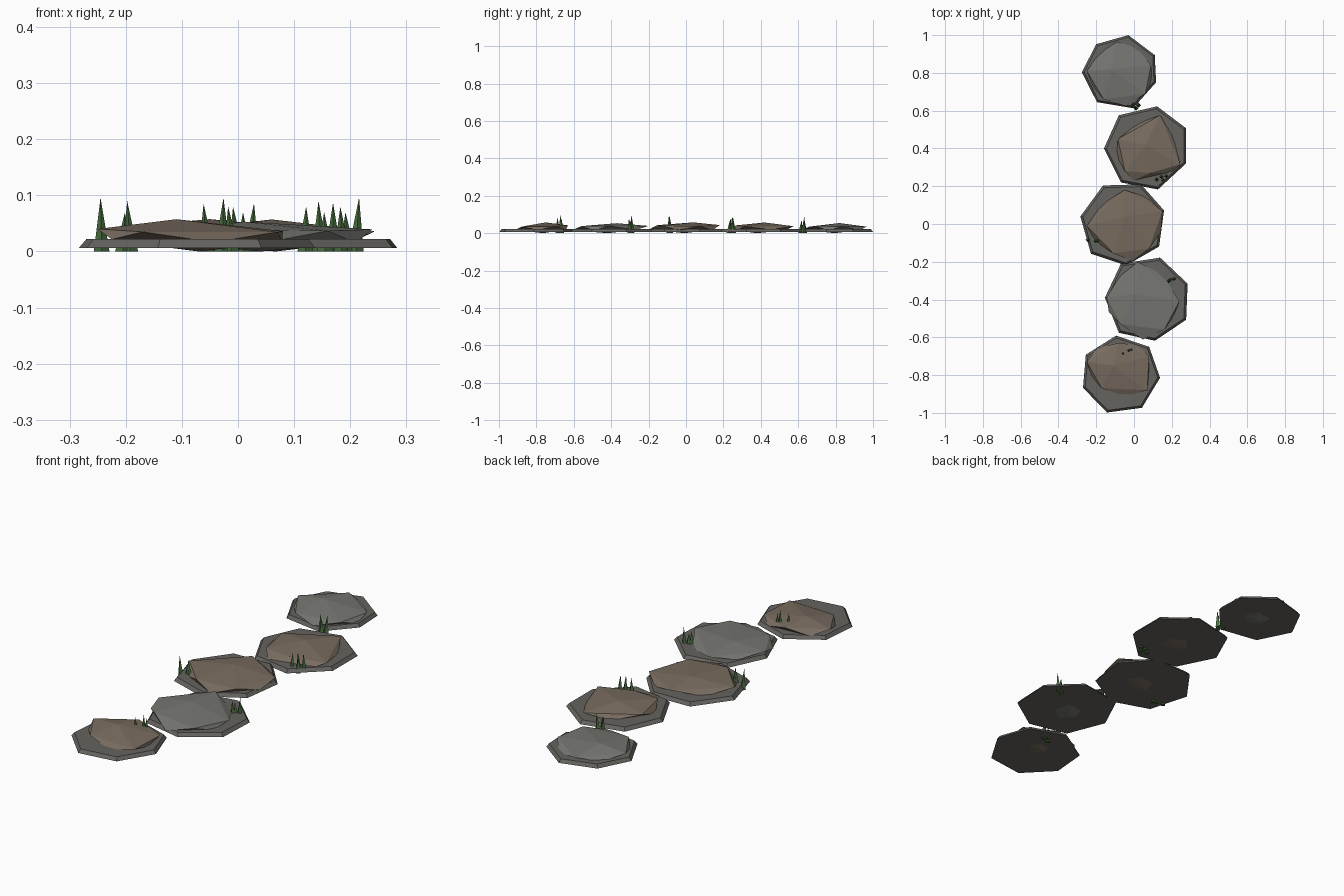
import bpy, random
from mathutils import Vector

if "Cube" in bpy.data.objects:
    bpy.data.objects.remove(bpy.data.objects["Cube"])

random.seed(4)

def material(name, rgb):
    m = bpy.data.materials.new(name)
    m.diffuse_color = (*rgb, 1)
    m.use_nodes = True
    m.node_tree.nodes["Principled BSDF"].inputs["Base Color"].default_value = m.diffuse_color
    return m

SLAB = material("slab_grey", (0.13, 0.125, 0.115))
GREY = material("rock_grey", (0.18, 0.18, 0.165))
BROWN = material("rock_brown", (0.19, 0.15, 0.115))
GREEN = material("grass_green", (0.07, 0.16, 0.05))

def mesh_object(name, verts, faces, mat):
    me = bpy.data.meshes.new(name)
    me.from_pydata(verts, [], faces)
    me.materials.append(mat)
    ob = bpy.data.objects.new(name, me)
    bpy.context.collection.objects.link(ob)
    return ob

def centre(points):
    return sum((Vector(p) for p in points), Vector((0, 0))) / len(points)

def slab(name, outline):
    """Thin seven-sided plate, slightly narrower at the top."""
    pts = outline[::-1]                      # counter-clockwise
    c, n = centre(pts), len(pts)
    verts = [(x, y, 0.006) for x, y in pts]
    verts += [(*c.lerp(Vector(p), 0.94), 0.022) for p in pts]
    faces = [list(range(n))[::-1], list(range(n, 2 * n))]
    faces += [(i, (i + 1) % n, n + (i + 1) % n, n + i) for i in range(n)]
    mesh_object(name, verts, faces, SLAB)

def rock(name, ring, peak, mat):
    """Flattened, uneven twenty-faced stone: peak, two staggered rings, bottom."""
    up = ring[::-1]
    c, n = centre(up), len(up)
    r = sum((Vector(p) - c).length for p in up) / n
    verts = [(*peak, random.uniform(0.053, 0.058))]
    verts += [(x, y, random.uniform(0.034, 0.044)) for x, y in up]
    for i in range(n):
        mid = (Vector(up[i]) + Vector(up[(i + 1) % n])) / 2 - c
        p = c + mid.normalized() * r * random.uniform(0.92, 1.02)
        verts.append((*p, random.uniform(0.014, 0.022)))
    verts.append((*c, 0.0))
    faces = []
    for i in range(n):
        j = (i + 1) % n
        u, v, a, b = 1 + i, 1 + j, 1 + n + i, 1 + n + j
        faces += [(0, u, v), (u, a, v), (v, a, b), (2 * n + 1, b, a)]
    mesh_object(name, verts, faces, mat)

# Slab outlines, clockwise from the top corner, back to front
outlines = [
    [(-.03, 1), (.11, .894), (.117, .75), (-.005, .613), (-.196, .645), (-.276, .804), (-.2, .952)],
    [(.122, .623), (.276, .507), (.276, .321), (.127, .183), (-.069, .22), (-.159, .4), (-.08, .576)],
    [(-.164, .204), (.037, .21), (.159, .072), (.133, -.119), (-.042, -.22), (-.228, -.157), (-.284, .04)],
    [(.138, -.178), (.284, -.316), (.276, -.507), (.111, -.618), (-.08, -.576), (-.154, -.39), (-.069, -.21)],
    [(-.095, -.591), (.08, -.65), (.138, -.814), (.042, -.973), (-.143, -.998), (-.27, -.867), (-.255, -.692)],
]
# Rock upper rings (clockwise), peak and colour
rocks = [
    ([(-.25, .81), (-.09, .965), (.09, .84), (.06, .69), (-.16, .66)], (-.12, .82), GREY),
    ([(-.085, .45), (.138, .576), (.244, .315), (.085, .27), (-.048, .28)], (.06, .42), BROWN),
    ([(-.25, -.01), (-.05, .18), (.15, .066), (.08, -.13), (-.11, -.155)], (-.05, .04), BROWN),
    ([(-.145, -.39), (.02, -.2), (.24, -.41), (.16, -.56), (-.07, -.53)], (.01, -.37), GREY),
    ([(-.25, -.73), (-.08, -.63), (.08, -.7), (.07, -.88), (-.17, -.87)], (-.11, -.75), BROWN),
]
for i, (outline, (ring, peak, mat)) in enumerate(zip(outlines, rocks), 1):
    slab(f"base_slab_{i}", outline)
    rock(f"stone_{i}", ring, peak, mat)

# Grass blades growing beside the stones: x, y, height
blades = [
    (-.003, .634, .08), (.023, .629, .086), (.01, .613, .07),
    (.12, .235, .08), (.146, .25, .09), (.17, .255, .087), (.155, .23, .07),
    (-.243, -.083, .096), (-.192, -.088, .09), (-.205, -.09, .07),
    (.185, -.3, .08), (.21, -.29, .096), (.195, -.292, .07),
    (-.056, -.684, .085), (-.028, -.668, .096), (-.012, -.666, .08),
]
for i, (x, y, h) in enumerate(blades, 1):
    r = 0.014
    verts = [(x - r, y, 0), (x, y - r, 0), (x + r, y, 0), (x, y + r, 0),
             (x + random.uniform(-.006, .006), y + random.uniform(-.006, .006), h)]
    faces = [(3, 2, 1, 0)] + [(k, (k + 1) % 4, 4) for k in range(4)]
    mesh_object(f"grass_blade_{i}", verts, faces, GREEN)
